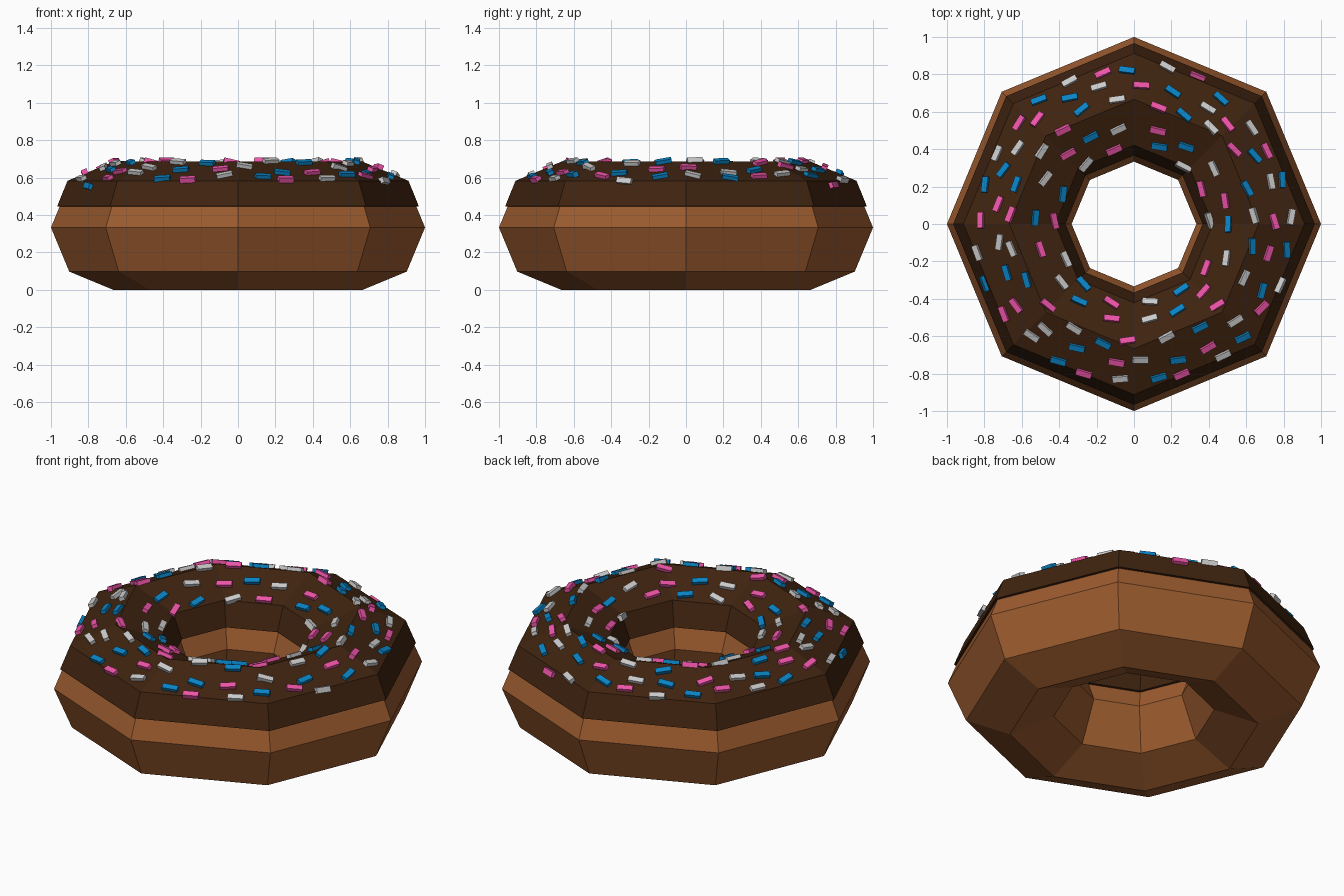
import bpy, bmesh, math, random
from mathutils import Vector, Matrix
from mathutils.bvhtree import BVHTree

if "Cube" in bpy.data.objects:
    bpy.data.objects.remove(bpy.data.objects["Cube"])

random.seed(7)
SIDES = 8
R, r = 0.6667, 0.3333


def material(name, rgb):
    m = bpy.data.materials.new(name)
    m.diffuse_color = (*rgb, 1)
    m.use_nodes = True
    m.node_tree.nodes["Principled BSDF"].inputs["Base Color"].default_value = m.diffuse_color
    return m


def add_object(name, bm, mat):
    bmesh.ops.recalc_face_normals(bm, faces=bm.faces)
    me = bpy.data.meshes.new(name)
    bm.to_mesh(me)
    me.materials.append(mat)
    ob = bpy.data.objects.new(name, me)
    bpy.context.collection.objects.link(ob)
    return ob


def lathe(section):
    """Sweep a closed (radius, z) section around z in eight flat steps."""
    bm = bmesh.new()
    rings = []
    for i in range(SIDES):
        a = math.tau * i / SIDES
        rings.append([bm.verts.new((p * math.cos(a), p * math.sin(a), z)) for p, z in section])
    n = len(section)
    for i in range(SIDES):
        A, B = rings[i], rings[(i + 1) % SIDES]
        for j in range(n):
            k = (j + 1) % n
            bm.faces.new((A[j], B[j], B[k], A[k]))
    return bm


# Dough ring: octagonal section swept in eight steps
dough = [(R + r * math.cos(math.tau * j / 8), r + r * math.sin(math.tau * j / 8)) for j in range(8)]
bm = lathe(dough)
add_object("dough_ring", bm, material("dough", (0.33, 0.105, 0.028)))
bm.free()

# Icing: thin shell over the upper half, underside sunk into the dough
half = [(0.300, 0.447), (0.245, 0.583), (0.0, 0.685)]
under = [(0.0, 0.655), (0.228, 0.563), (0.272, 0.442)]
section = ([(R + d, z) for d, z in half] + [(R - d, z) for d, z in half[1::-1]]
           + [(R - d, z) for d, z in under[:0:-1]] + [(R + d, z) for d, z in under])
bm = lathe(section)
add_object("icing", bm, material("chocolate", (0.05, 0.017, 0.005)))
tree = BVHTree.FromBMesh(bm)
bm.free()

# Sprinkles: small bars lying on the icing in loose rings, three colours
colours = [("white", (0.6, 0.6, 0.6)), ("blue", (0.003, 0.23, 0.56)), ("pink", (0.87, 0.09, 0.4))]
batches = [bmesh.new() for _ in colours]
count = 0
for radius, number in ((0.83, 29), (0.745, 25), (0.645, 23), (0.52, 18), (0.43, 14)):
    start = random.uniform(0, 1)
    for i in range(number):
        a = math.tau * (i + start + random.uniform(-0.18, 0.18)) / number
        d = radius + random.uniform(-0.025, 0.025)
        hit, normal, _, _ = tree.ray_cast(Vector((d * math.cos(a), d * math.sin(a), 2)), Vector((0, 0, -1)))
        if hit is None:
            continue
        if normal.z < 0:
            normal = -normal
        turn = a + math.pi / 2 + random.uniform(-0.35, 0.35)
        along = Vector((math.cos(turn), math.sin(turn), 0))
        along = (along - normal * along.dot(normal)).normalized()
        side = normal.cross(along)
        rot = Matrix((along, side, normal)).transposed().to_4x4()
        place = Matrix.Translation(hit + normal * 0.006) @ rot @ Matrix.Diagonal((0.085, 0.032, 0.028, 1))
        bmesh.ops.create_cube(batches[count % 3], size=1, matrix=place)
        count += 1
for (name, rgb), bm in zip(colours, batches):
    add_object(name + "_sprinkles", bm, material(name + "_sugar", rgb))
    bm.free()
